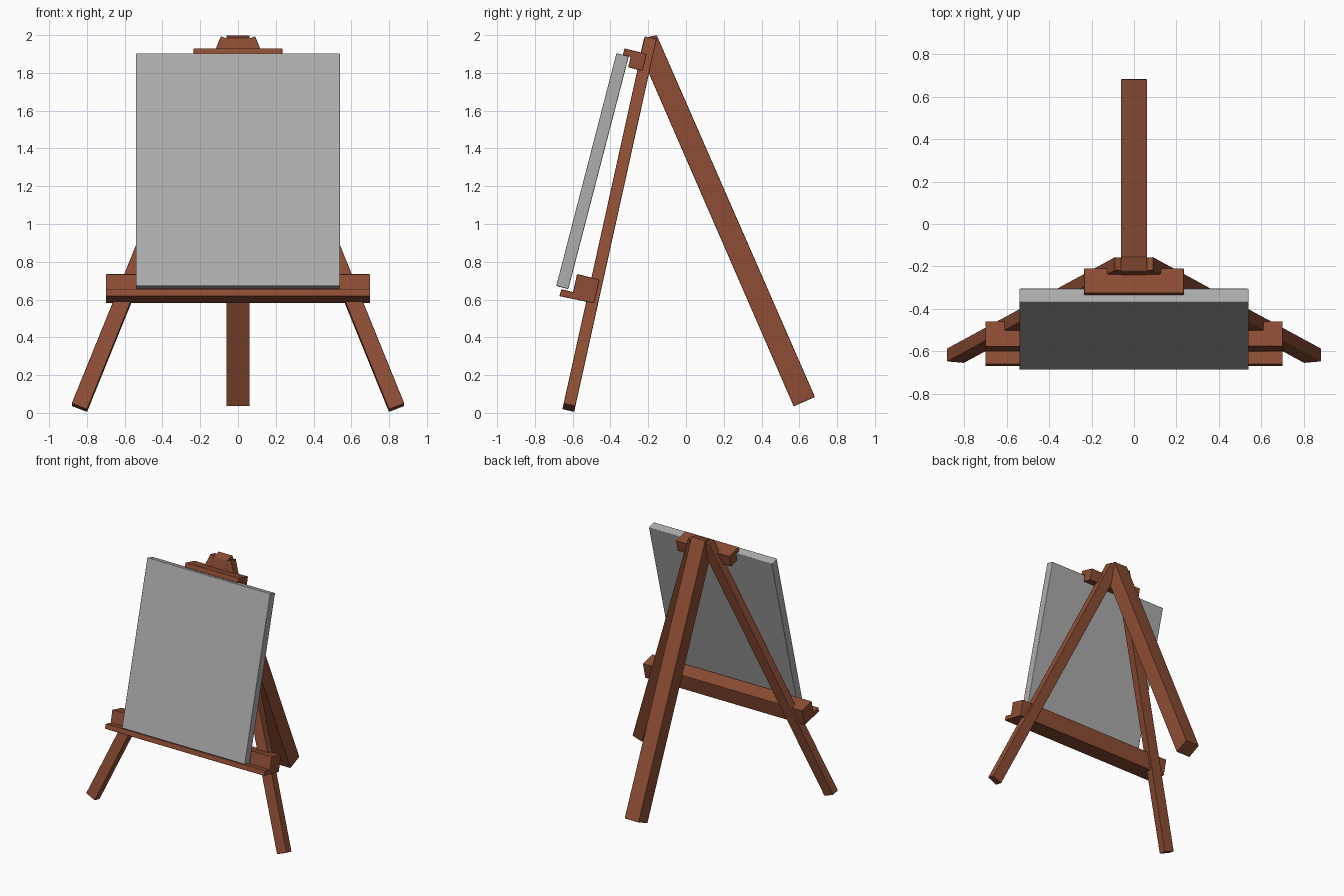
import bpy, bmesh
from mathutils import Vector

if "Cube" in bpy.data.objects:
    bpy.data.objects.remove(bpy.data.objects["Cube"])


def material(name, rgb):
    m = bpy.data.materials.new(name)
    m.diffuse_color = (*rgb, 1)
    m.use_nodes = True
    m.node_tree.nodes["Principled BSDF"].inputs["Base Color"].default_value = m.diffuse_color
    return m


wood = material("reddish brown wood", (0.27, 0.075, 0.034))
grey = material("canvas grey", (0.42, 0.42, 0.42))


def finish(name, bm, mat, bevel):
    bmesh.ops.recalc_face_normals(bm, faces=bm.faces)
    me = bpy.data.meshes.new(name)
    bm.to_mesh(me)
    bm.free()
    me.materials.append(mat)
    ob = bpy.data.objects.new(name, me)
    bpy.context.collection.objects.link(ob)
    b = ob.modifiers.new("soft edges", 'BEVEL')
    b.width = bevel
    b.segments = 2
    for p in me.polygons:
        p.use_smooth = True
    ob.modifiers.new("weighted normals", 'WEIGHTED_NORMAL')
    return ob


def side_profile(name, pts, half_width, mat, bevel=0.004):
    """Extrude a (y, z) outline symmetrically along x."""
    bm = bmesh.new()
    face = bm.faces.new([bm.verts.new((-half_width, y, z)) for y, z in pts])
    ext = bmesh.ops.extrude_face_region(bm, geom=[face])
    verts = [v for v in ext["geom"] if isinstance(v, bmesh.types.BMVert)]
    bmesh.ops.translate(bm, verts=verts, vec=(2 * half_width, 0, 0))
    return finish(name, bm, mat, bevel)


def beam(name, a, b, depth_dir, width, depth, mat):
    """Rectangular bar between two points."""
    a, b = Vector(a), Vector(b)
    d = (b - a).normalized()
    n = Vector(depth_dir)
    n = (n - d * n.dot(d)).normalized()
    w = d.cross(n)
    bm = bmesh.new()
    bmesh.ops.create_cube(bm, size=1)
    for v in bm.verts:
        c = v.co.copy()
        v.co = (a + b) / 2 + d * c.z * (b - a).length + w * c.x * width + n * c.y * depth
    return finish(name, bm, mat, 0.004)


# splayed front legs, lying in one leaning plane
for side, s in (("left", -1), ("right", 1)):
    beam("front_leg_" + side, (s * 0.84, -0.62, 0.027), (s * 0.05, -0.19, 1.972),
         (0, 0.977, -0.215), 0.088, 0.064, wood)

# rear leg, its top cut flush with the front legs
side_profile("back_leg", [(0.57, 0.035), (0.683, 0.084), (-0.155, 2.0),
                          (-0.222, 1.985), (-0.241, 1.9)], 0.062, wood)

# bottom tray with a ledge
side_profile("tray", [(-0.67, 0.618), (-0.66, 0.655), (-0.598, 0.64),
                      (-0.577, 0.735), (-0.457, 0.705), (-0.487, 0.58)], 0.70, wood)

# upper clamp with a lip over the canvas
side_profile("top_clamp", [(-0.325, 1.93), (-0.208, 1.90), (-0.23, 1.81),
                           (-0.307, 1.83), (-0.293, 1.885), (-0.335, 1.895)], 0.235, wood)

# canvas board
side_profile("canvas", [(-0.687, 0.672), (-0.623, 0.655),
                        (-0.303, 1.887), (-0.368, 1.905)], 0.54, grey, 0.006)
